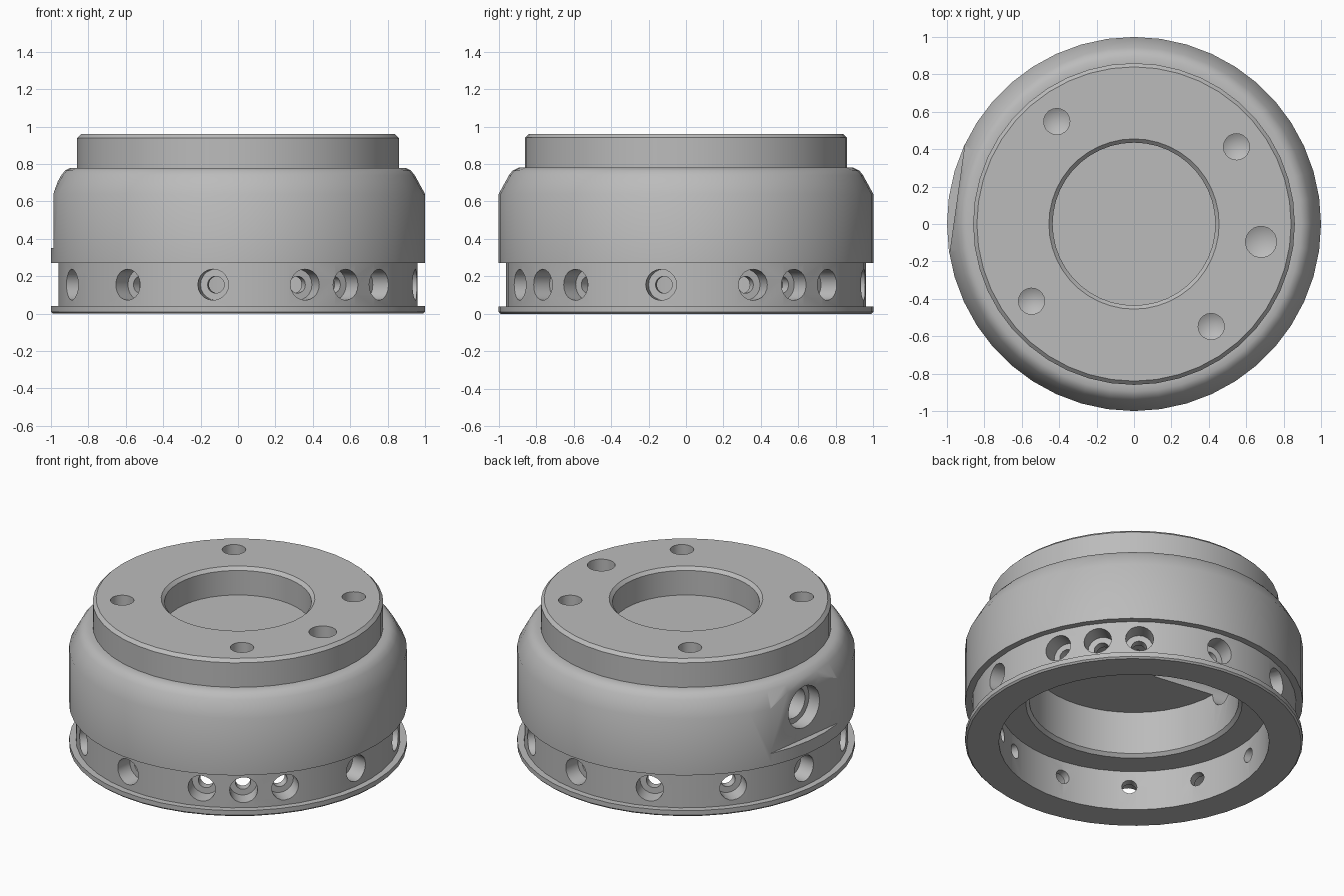
import bpy, bmesh, math
from math import radians, pi
from mathutils import Matrix, Vector

if "Cube" in bpy.data.objects:
    bpy.data.objects.remove(bpy.data.objects["Cube"])

grey = bpy.data.materials.new("machined grey")
grey.use_nodes = True
grey.diffuse_color = (0.5, 0.5, 0.5, 1)
grey.node_tree.nodes["Principled BSDF"].inputs["Base Color"].default_value = (0.5, 0.5, 0.5, 1)


def add_lathe(bm, profile, steps, matrix=Matrix()):
    """Revolve an (r, z) profile that starts and ends on the axis."""
    verts = [bm.verts.new((r, 0, z)) for r, z in profile]
    edges = [bm.edges.new(pair) for pair in zip(verts, verts[1:])]
    made = set(bm.verts) - set(verts)
    before = made
    bmesh.ops.spin(bm, geom=verts + edges, axis=(0, 0, 1), cent=(0, 0, 0),
                   angle=2 * pi, steps=steps, use_merge=True)
    new = [v for v in bm.verts if v not in before]
    bmesh.ops.remove_doubles(bm, verts=new, dist=1e-4)
    new = [v for v in bm.verts if v not in before]
    bmesh.ops.transform(bm, matrix=matrix, verts=new)


def finish(bm, name):
    bmesh.ops.recalc_face_normals(bm, faces=bm.faces)
    mesh = bpy.data.meshes.new(name)
    bm.to_mesh(mesh)
    bm.free()
    mesh.materials.append(grey)
    obj = bpy.data.objects.new(name, mesh)
    bpy.context.collection.objects.link(obj)
    return obj


def radial(degrees, z):
    """Frame whose local z points outward at the given bearing and height."""
    return (Matrix.Translation((0, 0, z)) @ Matrix.Rotation(radians(degrees), 4, "Z")
            @ Matrix.Rotation(pi / 2, 4, "Y"))


def cut(target, bm):
    cutter = finish(bm, "cutter")
    cutter.hide_render = True
    mod = target.modifiers.new("cut", "BOOLEAN")
    mod.operation = "DIFFERENCE"
    mod.solver = "EXACT"
    mod.object = cutter
    bpy.context.view_layer.objects.active = target
    bpy.ops.object.modifier_apply(modifier=mod.name)
    bpy.data.objects.remove(cutter)


# Turned housing: stepped cavity below, flange, groove, shoulder, neck, top recess
body_profile = [
    (0, .56), (.62, .56), (.62, .28), (.64, .26), (.8, .26), (.8, 0),
    (.99, 0), (1, .01), (1, .04), (.96, .04), (.96, .27), (1, .27),
    (1, .64), (.945, .74), (.925, .765), (.895, .78), (.86, .78),
    (.86, .94), (.84, .96), (.455, .96), (.435, .94), (.435, .78), (0, .78)]
bm = bmesh.new()
add_lathe(bm, body_profile, 44)
housing = finish(bm, "housing")

# Flat spot machined on the side for the port
PORT = 172
bm = bmesh.new()
bmesh.ops.create_cube(bm, size=1, matrix=Matrix.Rotation(radians(PORT), 4, "Z")
                      @ Matrix.Translation((1.155, 0, .65)) @ Matrix.Diagonal((.4, 1, .6, 1)))
cut(housing, bm)

# Counterbored radial holes around the groove
bm = bmesh.new()
bore = [(0, .7), (.045, .7), (.045, .85), (.083, .85), (.083, 1.1), (0, 1.1)]
for bearing in [-8 + 30 * i for i in range(12)] + [-53, 37]:
    add_lathe(bm, bore, 20, radial(bearing, .155))
cut(housing, bm)

# Blind drilled holes in the top face, one of them larger
bm = bmesh.new()
for bearing, r in [(37, .07), (127, .07), (217, .07), (307, .07), (-8, .083)]:
    place = Matrix.Rotation(radians(bearing), 4, "Z") @ Matrix.Translation((.686, 0, 0))
    add_lathe(bm, [(0, .72), (r, .76), (r, 1.1), (0, 1.1)], 20, place)
cut(housing, bm)

# Side port reaching into the cavity, with a drill point end
bm = bmesh.new()
add_lathe(bm, [(0, .15), (.1, .21), (.1, .87), (.135, .87), (.135, 1.2), (0, 1.2)],
          24, radial(PORT, .555))
cut(housing, bm)

# Smooth shading with crisp machined edges
bpy.ops.object.select_all(action="DESELECT")
housing.select_set(True)
bpy.context.view_layer.objects.active = housing
bpy.ops.object.shade_smooth_by_angle(angle=radians(30))
